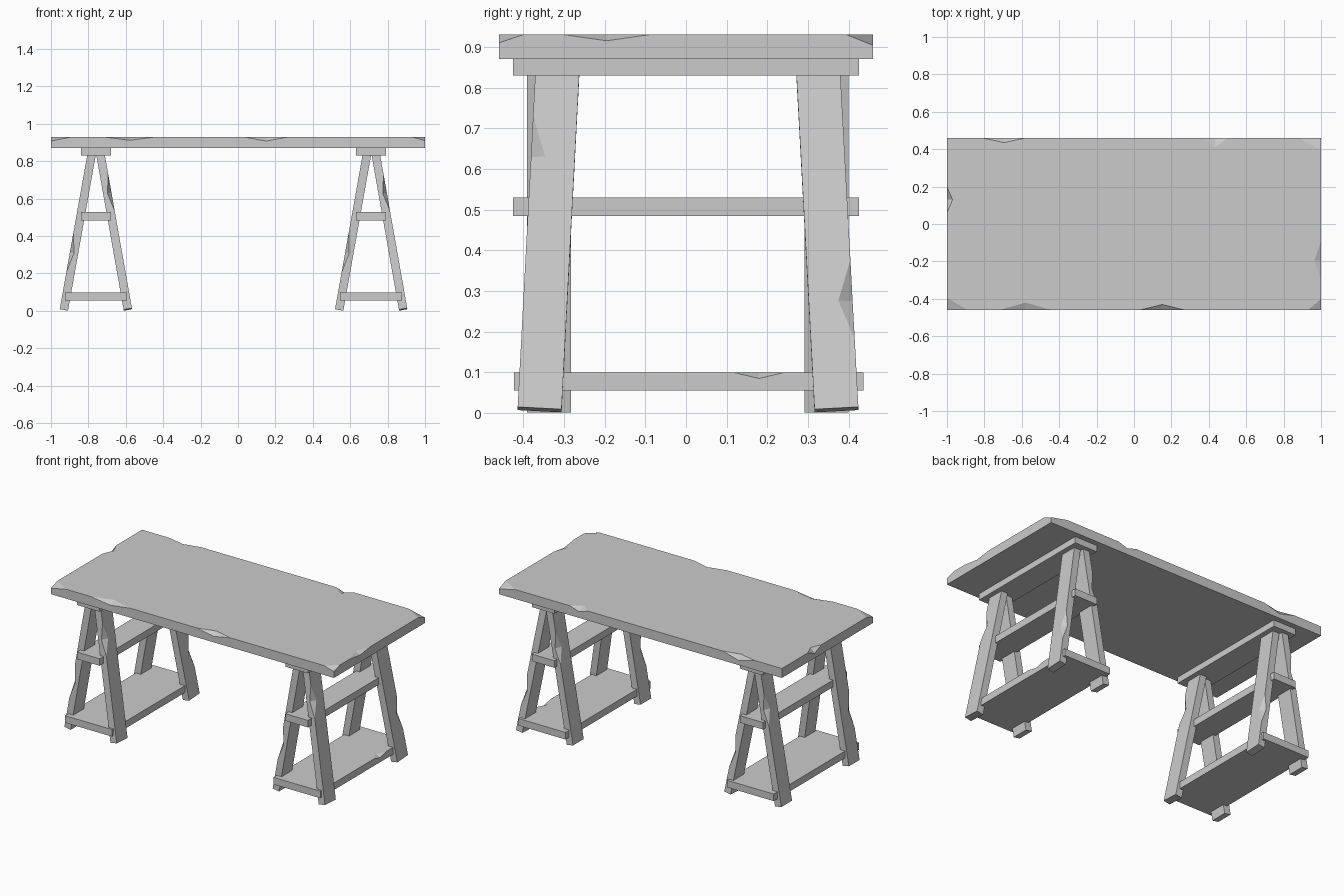
import bpy, bmesh
from mathutils import Vector, Matrix

if "Cube" in bpy.data.objects:
    bpy.data.objects.remove(bpy.data.objects["Cube"])


def new_object(name, bm, matrix):
    bmesh.ops.recalc_face_normals(bm, faces=bm.faces)
    me = bpy.data.meshes.new(name)
    bm.to_mesh(me)
    bm.free()
    ob = bpy.data.objects.new(name, me)
    ob.matrix_world = matrix
    bpy.context.collection.objects.link(ob)
    return ob


def notch(a, b, in1, in2):
    """V-shaped chip on the edge a-b; in1 and in2 are its depths along the two faces."""
    a, b = Vector(a), Vector(b)
    mid = (a + b) / 2
    c, d = mid + Vector(in1), mid + Vector(in2)
    pivot = (c + d) / 2
    return [pivot + (p - pivot) * 1.6 for p in (a, b, c, d)]


def corner(p, dx, dy, dz):
    """Flat cut across a corner."""
    p = Vector(p)
    cut = [p + Vector(v) for v in ((dx, 0, 0), (0, dy, 0), (0, 0, dz))]
    pivot = sum(cut, Vector()) / 3
    return [pivot + (q - pivot) * 1.6 for q in cut + [p]]


def board(name, size, matrix, chips=()):
    bm = bmesh.new()
    bmesh.ops.create_cube(bm, size=1, matrix=Matrix.Diagonal((*size, 1)))
    ob = new_object(name, bm, matrix)
    if chips:
        bm = bmesh.new()
        for pts in chips:
            v = [bm.verts.new(p) for p in pts]
            for f in ((0, 1, 2), (0, 1, 3), (0, 2, 3), (1, 2, 3)):
                bm.faces.new([v[i] for i in f])
        cutter = new_object(name + "_cutter", bm, matrix)
        cutter.hide_render = True
        mod = ob.modifiers.new("chips", 'BOOLEAN')
        mod.operation, mod.solver, mod.object = 'DIFFERENCE', 'EXACT', cutter
        bpy.context.view_layer.objects.active = ob
        bpy.ops.object.modifier_apply(modifier=mod.name)
        bpy.data.objects.remove(cutter)
    return ob


def leg(name, bottom, top, edge_y, centre, length):
    """Slanted leg with one chip on its outer edge."""
    bottom, top = Vector(bottom), Vector(top)
    axis = top - bottom
    z = axis.normalized()
    x = Vector((0, 1, 0)).cross(z).normalized()
    y = z.cross(x)
    m = Matrix((x, y, z)).transposed().to_4x4()
    m.translation = (top + bottom) / 2
    # outer side in x is opposite to the lean
    sx, sy = (-1 if axis.x > 0 else 1), edge_y
    ex, ey, h = sx * 0.0225, sy * 0.054, centre - 0.425
    chip = notch((ex, ey, h - length / 2), (ex, ey, h + length / 2),
                 (-sx * 0.022, 0, 0), (0, -sy * 0.035, 0))
    board(name, (0.045, 0.108, axis.length), m, [chip])


# Tabletop with chipped upper edges
T = 0.03
top_chips = [corner((-1, -0.46, T), 0.11, 0.065, -0.022),
             corner((1, -0.46, T), -0.07, 0.06, -0.02),
             corner((1, 0.46, T), -0.12, -0.065, -0.026)]
for x0, x1, side, d, h in ((-0.72, -0.44, -1, 0.04, 0.018), (0.03, 0.27, -1, 0.03, 0.022),
                           (-0.81, -0.58, 1, 0.025, 0.03), (0.37, 0.50, 1, 0.05, 0.02)):
    y = side * 0.46
    top_chips.append(notch((x0, y, T), (x1, y, T), (0, -side * d, 0), (0, 0, -h)))
for y0, y1, side, d, h in ((0.06, 0.20, -1, 0.03, 0.03), (-0.30, -0.09, 1, 0.035, 0.015)):
    x = side
    top_chips.append(notch((x, y0, T), (x, y1, T), (-side * d, 0, 0), (0, 0, -h)))
board("tabletop", (2, 0.92, 0.06), Matrix.Translation((0, 0, 0.90)), top_chips)

# Two trestles: cap, shelves and four splayed legs each
for side, cx in (("left", -0.76), ("right", 0.712)):
    board(side + "_cap", (0.16, 0.85, 0.04), Matrix.Translation((cx, 0, 0.85)))
    board(side + "_middle_shelf", (0.16, 0.85, 0.045), Matrix.Translation((cx, 0, 0.507)))
    chips = []
    if side == "right":
        chips = [notch((0.166, 0.11, 0.0225), (0.166, 0.235, 0.0225), (-0.03, 0, 0), (0, 0, -0.015))]
    board(side + "_bottom_shelf", (0.332, 0.86, 0.045), Matrix.Translation((cx, 0.007, 0.077)), chips)
    leg(side + "_outer_front_leg", (cx + 0.171, -0.36, 0.008), (cx + 0.024, -0.316, 0.84), -1, 0.63, 0.20)
    leg(side + "_outer_back_leg", (cx + 0.171, 0.37, 0.008), (cx + 0.024, 0.325, 0.84), 1, 0.27, 0.20)
    leg(side + "_inner_front_leg", (cx - 0.171, -0.337, 0.005), (cx - 0.022, -0.337, 0.84), -1, 0.31, 0.22)
    leg(side + "_inner_back_leg", (cx - 0.171, 0.345, 0.005), (cx - 0.022, 0.345, 0.84), 1, 0.60, 0.20)
